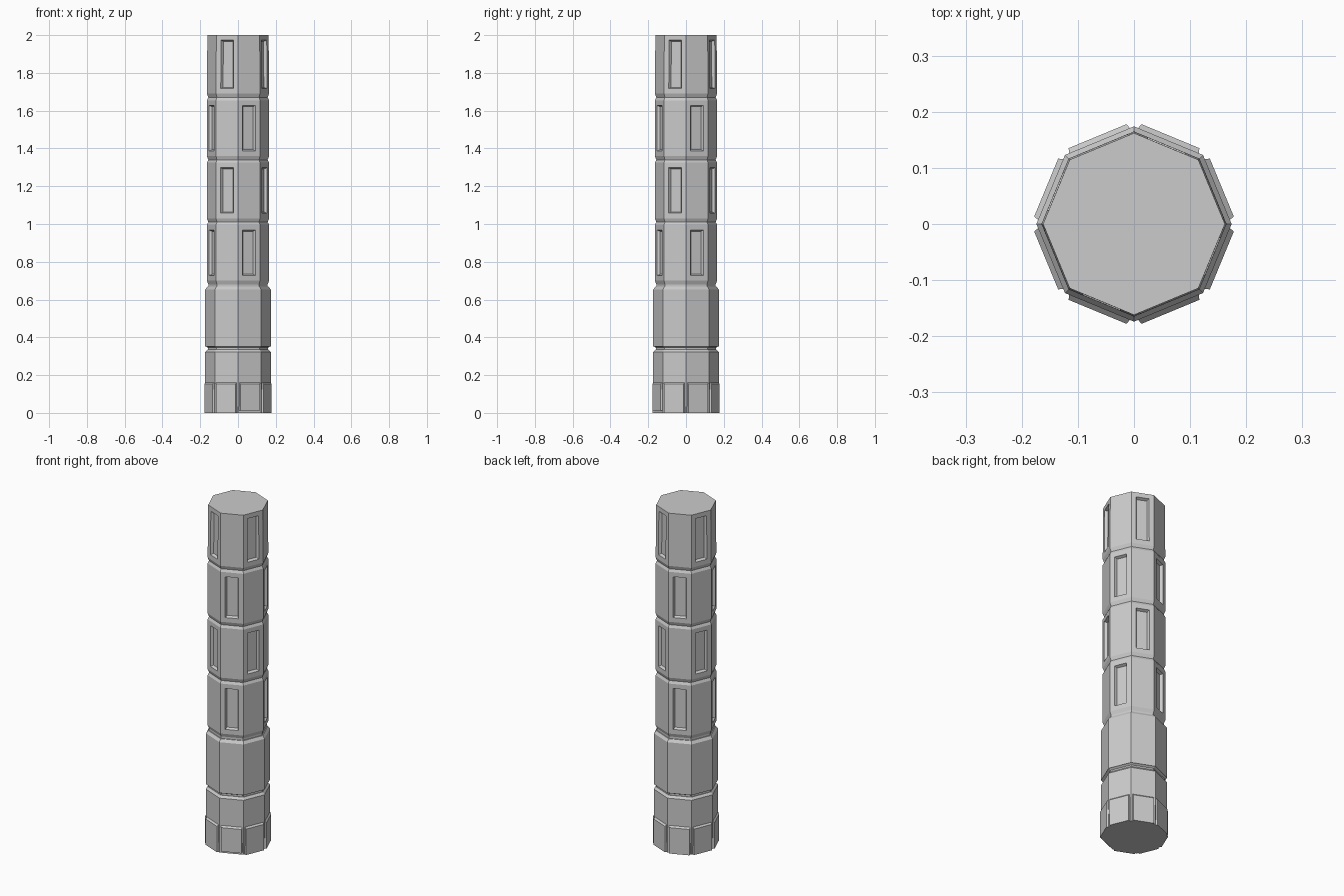
import bpy, bmesh, math
from mathutils import Matrix, Vector

cube = bpy.data.objects.get("Cube")
if cube:
    bpy.data.objects.remove(cube, do_unlink=True)

SIDES = 8
STEP = math.tau / SIDES
grey = bpy.data.materials.new("light grey metal")
grey.use_nodes = True
GREY = (0.6, 0.6, 0.6, 1)
grey.diffuse_color = GREY
grey.node_tree.nodes["Principled BSDF"].inputs["Base Color"].default_value = GREY


def finish(name, bm):
    bmesh.ops.recalc_face_normals(bm, faces=bm.faces[:])
    mesh = bpy.data.meshes.new(name)
    bm.to_mesh(mesh)
    bm.free()
    mesh.materials.append(grey)
    obj = bpy.data.objects.new(name, mesh)
    bpy.context.collection.objects.link(obj)
    return obj


def octagon_loft(profile):
    """Stack octagons given as (radius, height); return mesh and side faces per level."""
    bm = bmesh.new()
    rings = [[bm.verts.new((r * math.cos(i * STEP), r * math.sin(i * STEP), z))
              for i in range(SIDES)] for r, z in profile]
    sides = [[bm.faces.new((a[i], a[(i + 1) % SIDES], b[(i + 1) % SIDES], b[i]))
              for i in range(SIDES)] for a, b in zip(rings, rings[1:])]
    bm.faces.new(rings[0][::-1])
    bm.faces.new(rings[-1])
    bm.normal_update()
    return bm, sides


# Grip: four bands with chamfered ends
profile = [(0.157, 0.66)]
bands = [(0.68, 1.01), (1.01, 1.34), (1.34, 1.67), (1.67, 2.0)]
for k, (low, high) in enumerate(bands):
    profile += [(0.157, low), (0.165, low + 0.02)]
    profile.append((0.162, high) if k == 3 else (0.165, high - 0.015))
bm, sides = octagon_loft(profile)

# Slots on alternating sides, longer end chamfers on the plain sides
for k in range(4):
    for i, face in enumerate(sides[2 + 3 * k]):
        normal = face.normal.copy()
        slotted = (i + k) % 2 == 0
        if slotted:
            bmesh.ops.inset_region(bm, faces=[face], thickness=0.027, use_even_offset=True)
            bmesh.ops.inset_region(bm, faces=[face], thickness=0.007, use_even_offset=True)
            bmesh.ops.translate(bm, verts=face.verts[:], vec=normal * -0.016)
        else:
            bmesh.ops.inset_region(bm, faces=[face], thickness=0.016, use_even_offset=True)
            mid = face.calc_center_median().z
            for v in face.verts:
                v.co.z += 0.018 if v.co.z < mid else (0 if k == 3 else -0.018)
finish("grip", bm)

# Collars and the groove between them
bm, _ = octagon_loft([(0.174, 0.352), (0.174, 0.652), (0.162, 0.668)])
finish("upper_collar", bm)
bm, _ = octagon_loft([(0.160, 0.32), (0.160, 0.345), (0.174, 0.354)])
finish("collar_groove", bm)
bm, _ = octagon_loft([(0.172, 0.0), (0.174, 0.16), (0.174, 0.322), (0.162, 0.335)])
finish("lower_collar", bm)

# Foot plates, one on each side with gaps at the corners
for i in range(SIDES):
    bm = bmesh.new()
    bmesh.ops.create_cube(bm, size=1)
    bottom = 0.012 if i == 6 else 0.0
    for v in bm.verts:
        outer, top = v.co.x > 0, v.co.z > 0
        v.co = Vector((0.1695 if outer else 0.155,
                       math.copysign(0.056 if outer else 0.06, v.co.y),
                       (0.153 if outer else 0.168) if top else bottom))
    bm.transform(Matrix.Rotation((i + 0.5) * STEP, 4, 'Z'))
    finish("foot_plate_%d" % (i + 1), bm)
